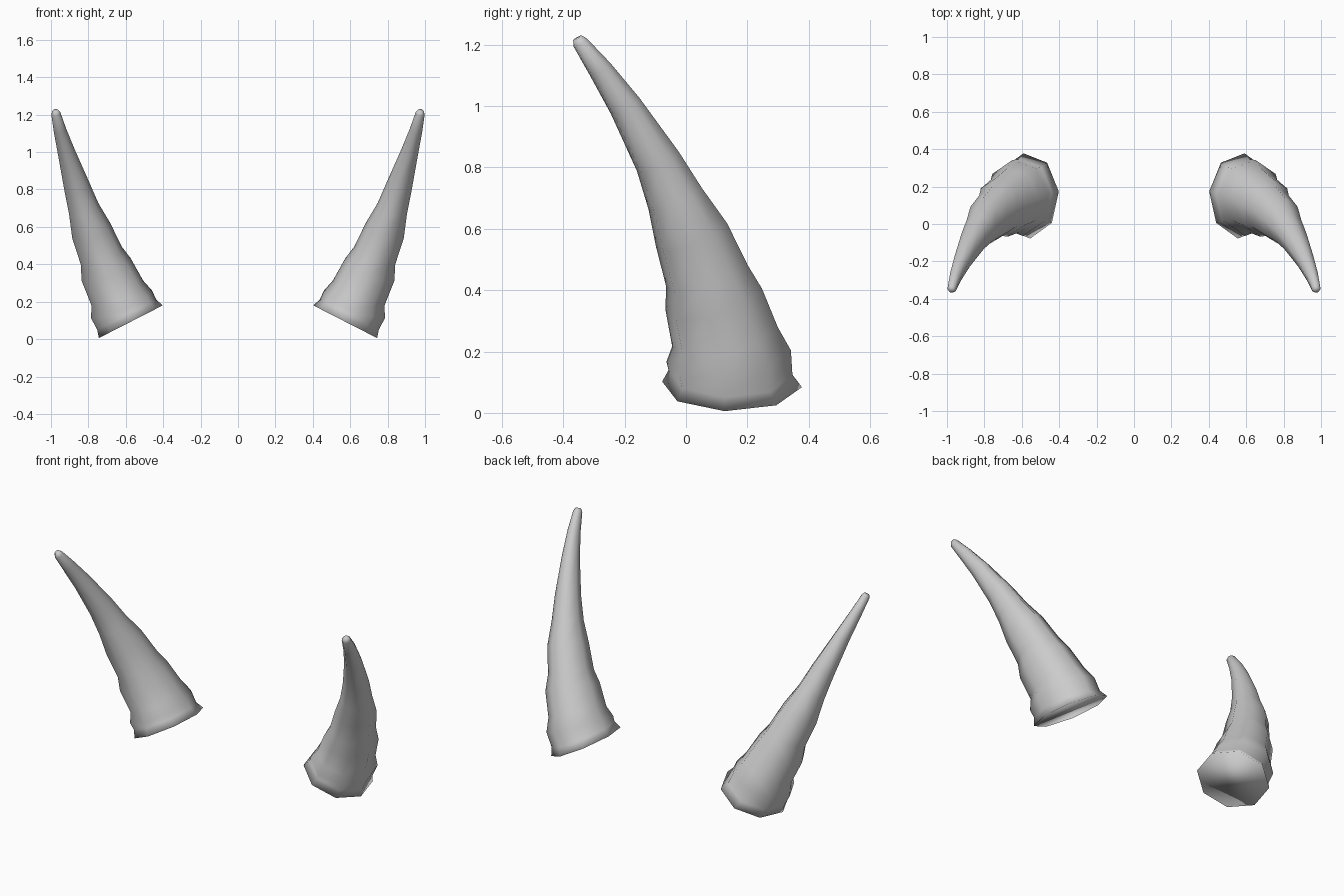
import bpy
import bmesh
import math
from mathutils import Vector

old = bpy.data.objects.get("Cube")
if old:
    bpy.data.objects.remove(old, do_unlink=True)

# Single plain grey
grey = bpy.data.materials.new("horn_grey")
grey.use_nodes = True
colour = (0.6, 0.6, 0.6, 1)
grey.diffuse_color = colour
grey.node_tree.nodes["Principled BSDF"].inputs["Base Color"].default_value = colour

SIDES = 8
TWIST = math.radians(-6)

# Ring centre x, y, z, then the sideways and front-to-back radii
RINGS = [
    (.573, .150, .093, .193, .229),
    (.595, .145, .131, .178, .203),
    (.622, .139, .185, .180, .206),
    (.646, .127, .248, .154, .178),
    (.705, .090, .372, .145, .164),
    (.731, .068, .447, .120, .140),
    (.785, .018, .580, .110, .125),
    (.825, -.035, .698, .084, .096),
    (.863, -.092, .820, .070, .077),
    (.918, -.198, 1.00, .047, .055),
    (.953, -.280, 1.12, .034, .040),
    (.974, -.345, 1.207, .025, .026),
    (.977, -.354, 1.222, .015, .016),
]


def ring_axis(i):
    """Direction of the horn at one ring; the foot is tilted outwards only."""
    if i < 2:
        return Vector((.455, 0, .89)).normalized()
    a = Vector(RINGS[i - 1][:3])
    b = Vector(RINGS[min(i + 1, len(RINGS) - 1)][:3])
    return (b - a).normalized()


def make_horn(name, side):
    bm = bmesh.new()
    loops = []
    for i, (x, y, z, ru, rv) in enumerate(RINGS):
        n = ring_axis(i)
        v = Vector((0, 1, 0))
        v = (v - n * v.dot(n)).normalized()
        u = v.cross(n)
        loop = []
        for k in range(SIDES):
            a = TWIST + math.tau * k / SIDES
            p = Vector((x, y, z)) + u * ru * math.cos(a) + v * rv * math.sin(a)
            p.x *= side
            loop.append(bm.verts.new(p))
        loops.append(loop)
    # Skin between rings, then close the foot and the tip
    for low, high in zip(loops, loops[1:]):
        for k in range(SIDES):
            j = (k + 1) % SIDES
            bm.faces.new((low[k], low[j], high[j], high[k]))
    bm.faces.new(loops[0])
    bm.faces.new(loops[-1])
    bmesh.ops.recalc_face_normals(bm, faces=bm.faces)
    for f in bm.faces:
        f.smooth = True
    mesh = bpy.data.meshes.new(name)
    bm.to_mesh(mesh)
    bm.free()
    mesh.materials.append(grey)
    obj = bpy.data.objects.new(name, mesh)
    bpy.context.collection.objects.link(obj)


make_horn("left_horn", 1)
make_horn("right_horn", -1)
